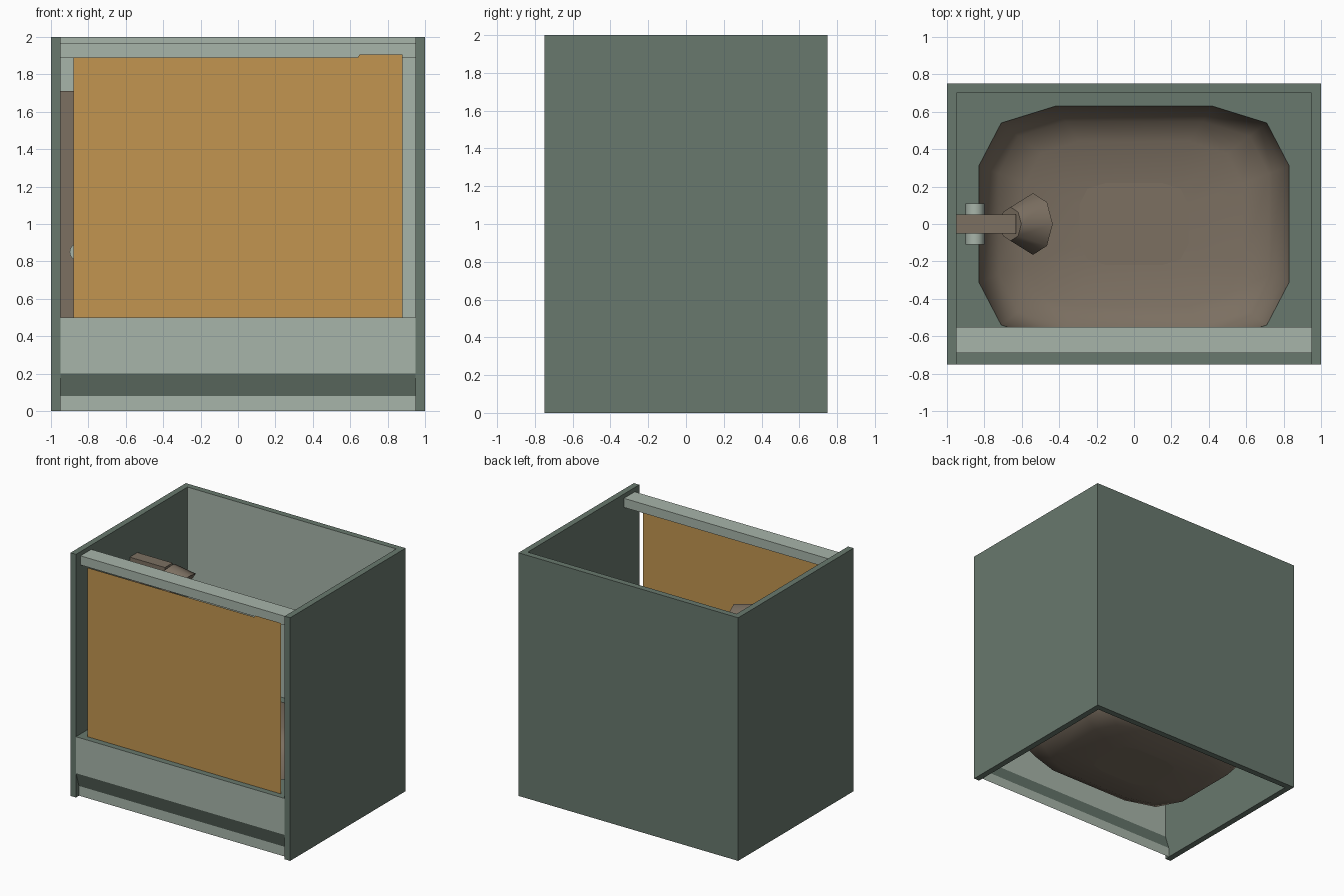
import bpy, bmesh, math
from mathutils import Vector, Matrix

if "Cube" in bpy.data.objects:
    bpy.data.objects.remove(bpy.data.objects["Cube"])


def mat(name, r, g, b):
    m = bpy.data.materials.new(name)
    m.diffuse_color = (r, g, b, 1)
    m.use_nodes = True
    m.node_tree.nodes["Principled BSDF"].inputs["Base Color"].default_value = m.diffuse_color
    return m


DARK = mat("dark_green", 0.14, 0.19, 0.155)
LIGHT = mat("light_green", 0.39, 0.46, 0.40)
BROWN = mat("brown", 0.20, 0.16, 0.12)
ORANGE = mat("orange", 0.54, 0.30, 0.08)


def finish(name, bm, *mats, smooth=None, recalc=True):
    if recalc:
        bmesh.ops.recalc_face_normals(bm, faces=bm.faces[:])
    me = bpy.data.meshes.new(name)
    bm.to_mesh(me)
    bm.free()
    ob = bpy.data.objects.new(name, me)
    bpy.context.collection.objects.link(ob)
    for m in mats:
        me.materials.append(m)
    if smooth:
        bpy.ops.object.select_all(action='DESELECT')
        ob.select_set(True)
        bpy.context.view_layer.objects.active = ob
        bpy.ops.object.shade_smooth_by_angle(angle=math.radians(smooth))
    return ob


def box(name, lo, hi, *mats):
    bm = bmesh.new()
    lo, hi = Vector(lo), Vector(hi)
    size = hi - lo
    bmesh.ops.create_cube(bm, size=1, matrix=Matrix.Translation((lo + hi) / 2) @ Matrix.Diagonal((*size, 1)))
    if len(mats) > 1:  # second material goes on the face towards the front
        for f in bm.faces:
            f.material_index = int(f.normal.y < -0.9)
    return finish(name, bm, *mats)


def cone(name, a, b, r1, r2, sides, m):
    bm = bmesh.new()
    a, b = Vector(a), Vector(b)
    rot = (b - a).to_track_quat('Z', 'Y').to_matrix().to_4x4()
    bmesh.ops.create_cone(bm, cap_ends=True, segments=sides, radius1=r1, radius2=r2,
                          depth=(b - a).length, matrix=Matrix.Translation((a + b) / 2) @ rot)
    return finish(name, bm, m, smooth=50)


# Cabin walls, open at the top
box("left_wall", (-1, -0.75, 0), (-0.95, 0.75, 2), DARK)
box("right_wall", (0.95, -0.75, 0), (1, 0.75, 2), DARK)
box("back_wall", (-0.95, 0.70, 0), (0.95, 0.75, 2), DARK, LIGHT)

# Front skirt: upper face, sloped recess, kick strip
bm = bmesh.new()
rows = [[bm.verts.new((x, y, z)) for x in (-0.95, 0.95)]
        for y, z in ((-0.75, 0.5), (-0.75, 0.2), (-0.71, 0.08), (-0.71, 0))]
for i, (p, q) in enumerate(zip(rows, rows[1:])):
    bm.faces.new((p[0], q[0], q[1], p[1])).material_index = int(i == 1)
finish("front_skirt", bm, LIGHT, DARK, recalc=False)

# Outline of the basin, mirrored to four corners
quarter = [(0.83, 0.31), (0.71, 0.54), (0.42, 0.63)]
half = quarter + [(-x, y) for x, y in reversed(quarter)]
rim = half + [(-x, -y) for x, y in half]

# Floor with the basin opening
bm = bmesh.new()
for loop in ([(-0.95, -0.75), (0.95, -0.75), (0.95, 0.70), (-0.95, 0.70)], rim):
    vs = [bm.verts.new((x, y, 0.5)) for x, y in loop]
    for a, b in zip(vs, vs[1:] + vs[:1]):
        bm.edges.new((a, b))
bmesh.ops.triangle_fill(bm, edges=bm.edges[:], use_beauty=True, normal=(0, 0, 1))
finish("floor", bm, DARK, recalc=False)

# Sunken basin
bm = bmesh.new()
rings = [[bm.verts.new((x * s, y * s, z)) for x, y in rim]
         for s, z in ((1, 0.5), (0.96, 0.31), (0.87, 0.22), (0.7, 0.17), (0.35, 0.15))]
n = len(rim)
for p, q in zip(rings, rings[1:]):
    for i in range(n):
        j = (i + 1) % n
        bm.faces.new((p[j], p[i], q[i], q[j]))
bm.faces.new(rings[-1])
finish("basin", bm, BROWN, smooth=80, recalc=False)

# Curtain and its rail
box("curtain_rail", (-0.95, -0.69, 1.89), (0.95, -0.55, 1.965), LIGHT)
bm = bmesh.new()
bm.faces.new([bm.verts.new((x, -0.70, z)) for x, z in
              ((-0.88, 0.5), (0.88, 0.5), (0.88, 1.905), (0.65, 1.905), (0.64, 1.89), (-0.88, 1.89))])
finish("curtain", bm, ORANGE, recalc=False)

# Riser, arm, tilted head and valve
box("riser", (-0.95, -0.05, 0.5), (-0.85, 0.05, 1.61), BROWN)
box("arm", (-0.95, -0.05, 1.61), (-0.63, 0.05, 1.71), BROWN)
cone("spray_head", (-0.66, 0, 1.65), (-0.54, 0, 1.55), 0.09, 0.165, 8, BROWN)
cone("valve", (-0.85, -0.11, 0.85), (-0.85, 0.11, 0.85), 0.05, 0.05, 16, LIGHT)
